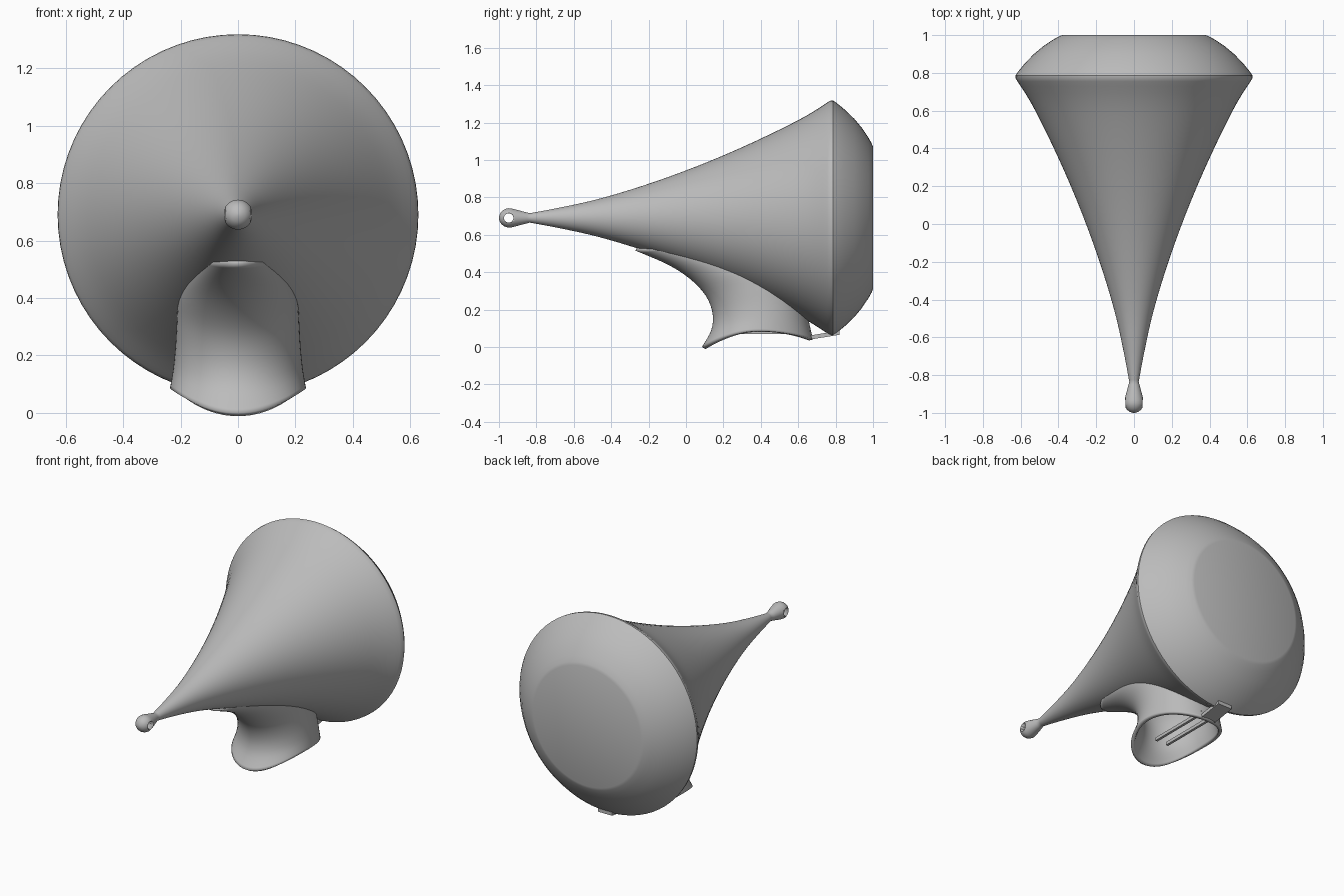
import bpy, bmesh, math
from mathutils import Vector, Matrix

cube = bpy.data.objects.get("Cube")
if cube:
    bpy.data.objects.remove(cube)

AXIS_Z = 0.69
SEG = 72

grey = bpy.data.materials.new("plain_grey")
grey.use_nodes = True
grey.diffuse_color = (0.5, 0.5, 0.5, 1)
grey.node_tree.nodes["Principled BSDF"].inputs["Base Color"].default_value = (0.5, 0.5, 0.5, 1)


def finish(name, bm, angle=32):
    bmesh.ops.recalc_face_normals(bm, faces=bm.faces)
    mesh = bpy.data.meshes.new(name)
    bm.to_mesh(mesh)
    bm.free()
    mesh.materials.append(grey)
    obj = bpy.data.objects.new(name, mesh)
    bpy.context.collection.objects.link(obj)
    activate(obj)
    bpy.ops.object.shade_smooth_by_angle(angle=math.radians(angle))
    return obj


def activate(obj):
    bpy.ops.object.select_all(action='DESELECT')
    obj.select_set(True)
    bpy.context.view_layer.objects.active = obj


def loft(rings, caps):
    """Skin a list of closed rings, optionally capping both ends."""
    bm = bmesh.new()
    loops = [[bm.verts.new(p) for p in ring] for ring in rings]
    for a, b in zip(loops, loops[1:]):
        for i in range(SEG):
            j = (i + 1) % SEG
            bm.faces.new((a[i], a[j], b[j], b[i]))
    if caps:
        bm.faces.new(loops[0])
        bm.faces.new(loops[-1])
    return bm


def smooth_rows(rows, steps):
    """Catmull-Rom interpolation through rows of equal length."""
    rows = [Vector(r) for r in rows]
    out = []
    for i in range(len(rows) - 1):
        p0, p1 = rows[max(i - 1, 0)], rows[i]
        p2, p3 = rows[i + 1], rows[min(i + 2, len(rows) - 1)]
        for k in range(steps):
            t = k / steps
            out.append(0.5 * (2 * p1 + (p2 - p0) * t + (2 * p0 - 5 * p1 + 4 * p2 - p3) * t * t
                              + (3 * p1 - p0 - 3 * p2 + p3) * t ** 3))
    return out + [rows[-1]]


angles = [2 * math.pi * i / SEG for i in range(SEG)]

# Horn body with the ball tip: (y, radius) profile turned around the long axis
tip = [(-1, 0.004), (-0.993, 0.025), (-0.975, 0.043), (-0.948, 0.052),
       (-0.915, 0.046), (-0.87, 0.034), (-0.835, 0.025)]
flare = [(-0.825, 0.027), (-0.7, 0.05), (-0.5, 0.093), (-0.3, 0.15), (-0.1, 0.217),
         (0.1, 0.293), (0.3, 0.378), (0.5, 0.472), (0.65, 0.55), (0.755, 0.617)]
back = [(0.77, 0.626), (0.785, 0.628), (0.805, 0.615), (0.85, 0.578), (0.9, 0.53),
        (0.94, 0.482), (0.975, 0.43), (0.993, 0.398), (1, 0.38)]
profile = smooth_rows(tip, 2) + smooth_rows(flare, 3) + back
rings = [[(r * math.cos(a), y, AXIS_Z + r * math.sin(a)) for a in angles] for y, r in profile]
horn = finish("horn_body", loft(rings, True))

# Eyelet through the ball tip
bm = bmesh.new()
bmesh.ops.create_cone(bm, cap_ends=True, segments=24, radius1=0.025, radius2=0.025, depth=0.3,
                      matrix=Matrix.Translation((0, -0.948, AXIS_Z)) @ Matrix.Rotation(math.pi / 2, 4, 'Y'))
cutter = finish("eyelet_cutter", bm)
cutter.hide_render = True
cut = horn.modifiers.new("eyelet", 'BOOLEAN')
cut.operation = 'DIFFERENCE'
cut.solver = 'EXACT'
cut.object = cutter
activate(horn)
bpy.ops.object.modifier_apply(modifier=cut.name)
bpy.data.objects.remove(cutter)

# Neck: each row is front y, front z, back y, back z, half width, side z
sections = [
    (0.085, 0.0, 0.68, 0.04, 0.237, 0.085),
    (0.135, 0.09, 0.665, 0.1, 0.226, 0.15),
    (0.142, 0.18, 0.65, 0.17, 0.218, 0.23),
    (0.105, 0.275, 0.63, 0.25, 0.213, 0.32),
    (0.02, 0.365, 0.6, 0.34, 0.207, 0.4),
    (-0.1, 0.442, 0.55, 0.43, 0.185, 0.47),
    (-0.27, 0.515, 0.5, 0.5, 0.14, 0.54),
]
rings = []
for fy, fz, by, bz, half, side_z in smooth_rows(sections, 4):
    ring = []
    for a in angles:
        c, s = math.cos(a), math.sin(a)
        end_z = fz if c > 0 else bz
        ring.append((half * s, (fy + by) / 2 + c * (fy - by) / 2,
                     end_z + (side_z - end_z) * s * s))
    rings.append(ring)
neck = finish("neck_tube", loft(rings, False), 50)
wall = neck.modifiers.new("wall", 'SOLIDIFY')
wall.thickness = 0.022
wall.offset = -1


def bar(name, x, width, y0, z0, y1, z1, thick):
    """Straight bar running front to back between two bottom points."""
    bm = bmesh.new()
    bmesh.ops.create_cube(bm, size=1)
    for v in bm.verts:
        end = v.co.y > 0
        v.co = (x + v.co.x * width, y1 if end else y0,
                (z1 if end else z0) + (thick if v.co.z > 0 else 0))
    finish(name, bm)


# Two ribs across the mouth of the neck, and the tab joining it to the rim
for side, x in (("left", 0.04), ("right", -0.04)):
    bar(side + "_rib", x, 0.016, 0.25, 0.07, 0.665, 0.07, 0.02)
bar("rear_tab", 0, 0.1, 0.665, 0.04, 0.82, 0.065, 0.022)
